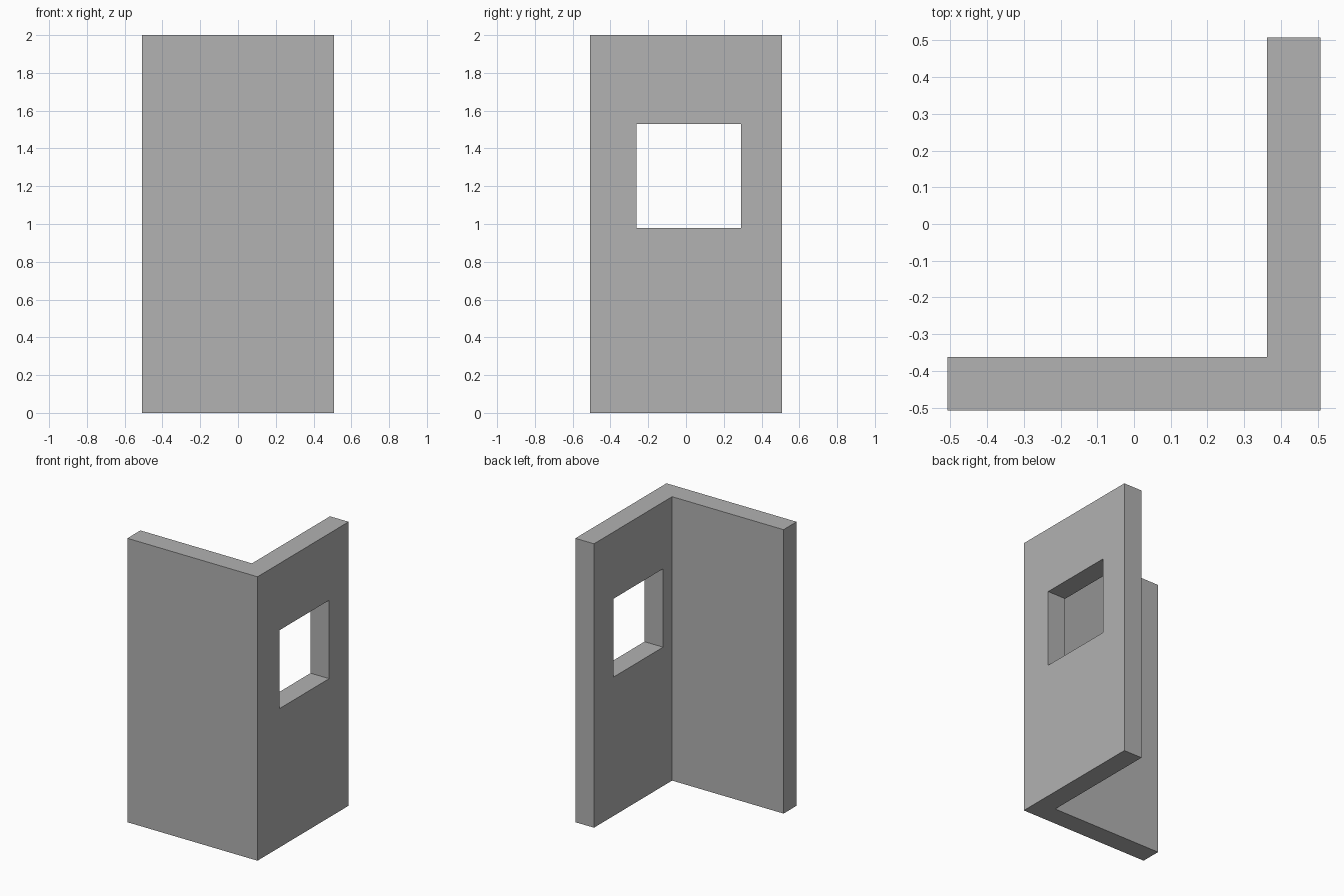
import bpy
import bmesh

cube = bpy.data.objects.get("Cube")
if cube:
    bpy.data.objects.remove(cube, do_unlink=True)

HALF, THICK, HEIGHT = 0.507, 0.145, 2.0
INNER = HALF - THICK

# Plain grey for the whole wall
grey = bpy.data.materials.new("wall grey")
grey.use_nodes = True
colour = (0.445, 0.445, 0.445, 1)
grey.diffuse_color = colour
grey.node_tree.nodes["Principled BSDF"].inputs["Base Color"].default_value = colour


def extrude_profile(name, points, bottom, top):
    """Extrude a flat outline upwards into a closed solid."""
    bm = bmesh.new()
    face = bm.faces.new([bm.verts.new((x, y, bottom)) for x, y in points])
    result = bmesh.ops.extrude_face_region(bm, geom=[face])
    raised = [v for v in result["geom"] if isinstance(v, bmesh.types.BMVert)]
    bmesh.ops.translate(bm, verts=raised, vec=(0, 0, top - bottom))
    bmesh.ops.recalc_face_normals(bm, faces=bm.faces)
    mesh = bpy.data.meshes.new(name)
    bm.to_mesh(mesh)
    bm.free()
    mesh.materials.append(grey)
    obj = bpy.data.objects.new(name, mesh)
    bpy.context.collection.objects.link(obj)
    return obj


# L-shaped corner wall
wall = extrude_profile("corner_wall", [
    (-HALF, -HALF), (HALF, -HALF), (HALF, HALF),
    (INNER, HALF), (INNER, -INNER), (-HALF, -INNER)], 0, HEIGHT)

# Square window opening through the side wall
cutter = extrude_profile("window_cutter", [
    (INNER - 0.1, -0.262), (HALF + 0.1, -0.262),
    (HALF + 0.1, 0.29), (INNER - 0.1, 0.29)], 0.978, 1.53)
cutter.hide_render = True
cutter.hide_viewport = True
cutter.display_type = 'WIRE'

opening = wall.modifiers.new("window_opening", 'BOOLEAN')
opening.operation = 'DIFFERENCE'
opening.solver = 'EXACT'
opening.object = cutter
